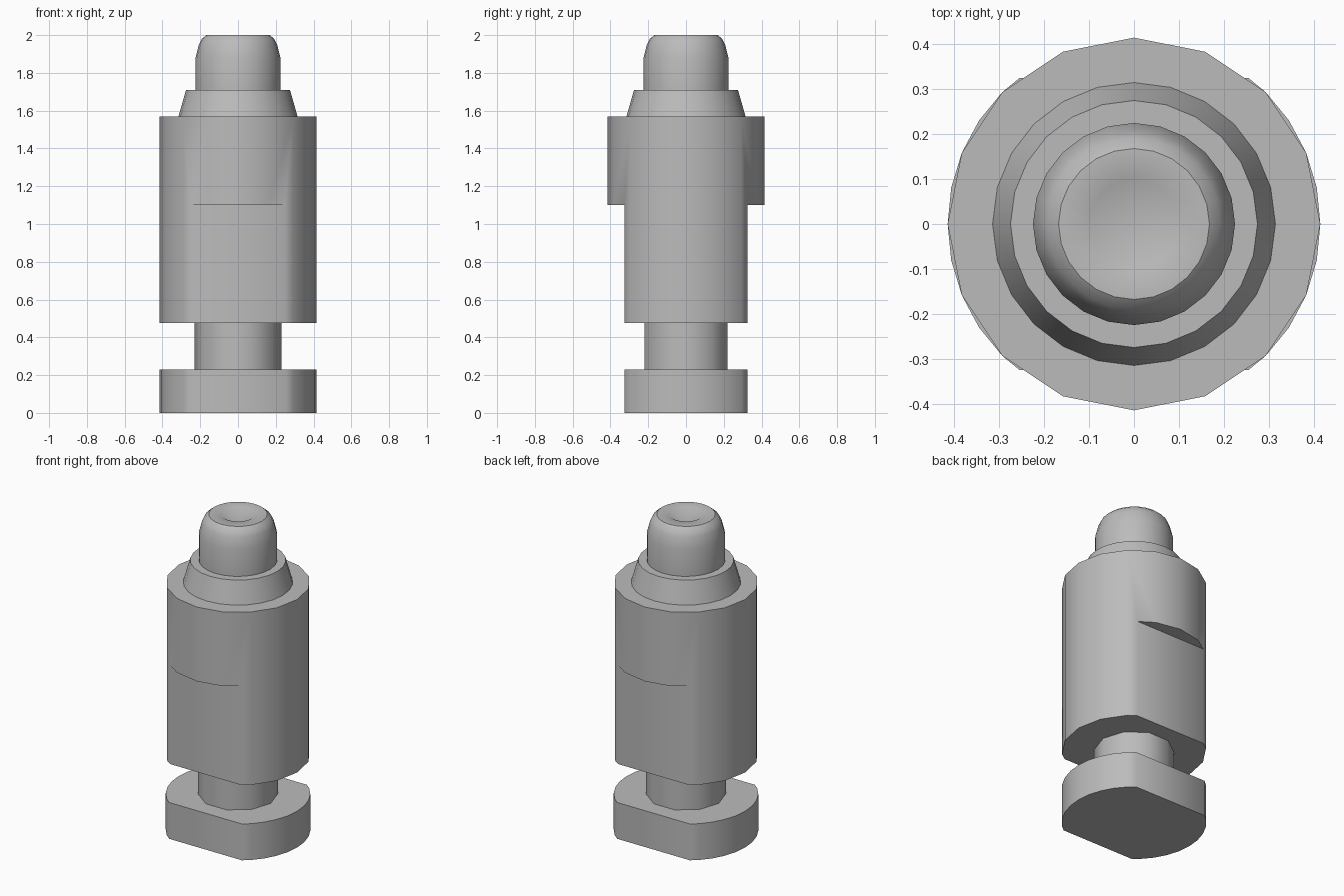
import bpy, bmesh, math

cube = bpy.data.objects.get("Cube")
if cube:
    bpy.data.objects.remove(cube, do_unlink=True)

steel = bpy.data.materials.new("plain_grey")
steel.use_nodes = True
grey = (0.5, 0.5, 0.5, 1)
steel.diffuse_color = grey
steel.node_tree.nodes["Principled BSDF"].inputs["Base Color"].default_value = grey


def lathe(name, profile, sides):
    """Spin (radius, z) pairs about z; a zero radius closes to a point, open ends get caps."""
    bm = bmesh.new()
    rings = []
    for r, z in profile:
        count = sides if r > 0 else 1
        rings.append([bm.verts.new((r * math.cos(math.tau * i / sides),
                                    r * math.sin(math.tau * i / sides), z))
                      for i in range(count)])
    for a, b in zip(rings, rings[1:]):
        for i in range(sides):
            j = (i + 1) % sides
            if len(b) == 1:
                bm.faces.new((a[i], a[j], b[0]))
            else:
                bm.faces.new((a[i], a[j], b[j], b[i]))
    for ring in (rings[0], rings[-1]):
        if len(ring) > 1:
            bm.faces.new(ring)
    bmesh.ops.recalc_face_normals(bm, faces=bm.faces)
    mesh = bpy.data.meshes.new(name)
    bm.to_mesh(mesh)
    bm.free()
    obj = bpy.data.objects.new(name, mesh)
    bpy.context.collection.objects.link(obj)
    mesh.materials.append(steel)
    return obj


def activate(obj):
    bpy.ops.object.select_all(action='DESELECT')
    obj.select_set(True)
    bpy.context.view_layer.objects.active = obj


def cut_flats(obj, top):
    """Mill matching flats on the front and back, below the given height."""
    for side in (-1, 1):
        bpy.ops.mesh.primitive_cube_add(size=1, location=(0, side * (FLAT + 0.5), top - 1))
        cutter = bpy.context.object
        cutter.scale = (2, 1, 2)
        cutter.hide_render = True
        activate(obj)
        mod = obj.modifiers.new("flat", 'BOOLEAN')
        mod.operation = 'DIFFERENCE'
        mod.solver = 'EXACT'
        mod.object = cutter
        bpy.ops.object.modifier_apply(modifier=mod.name)
        bpy.data.objects.remove(cutter, do_unlink=True)


FLAT = 0.325

# Foot and main body with wrench flats
foot = lathe("foot", [(0.415, 0), (0.415, 0.23)], 32)
cut_flats(foot, 0.5)
body = lathe("body", [(0.415, 0.475), (0.415, 1.57)], 16)
cut_flats(body, 1.1)

# Narrow neck joining foot and body
neck = lathe("neck", [(0.23, 0.23), (0.23, 0.475)], 10)

# Tapered collar above the body
collar = lathe("collar", [(0.315, 1.57), (0.275, 1.71)], 24)

# Rounded stem with a conical centre pit
stem = lathe("stem", [(0.225, 1.71), (0.225, 1.88), (0.207, 1.95),
                      (0.192, 1.98), (0.168, 2.0), (0.1, 2.0), (0, 1.94)], 24)

for part in (foot, body, neck, collar, stem):
    activate(part)
    bpy.ops.object.shade_smooth_by_angle(angle=math.radians(40))
